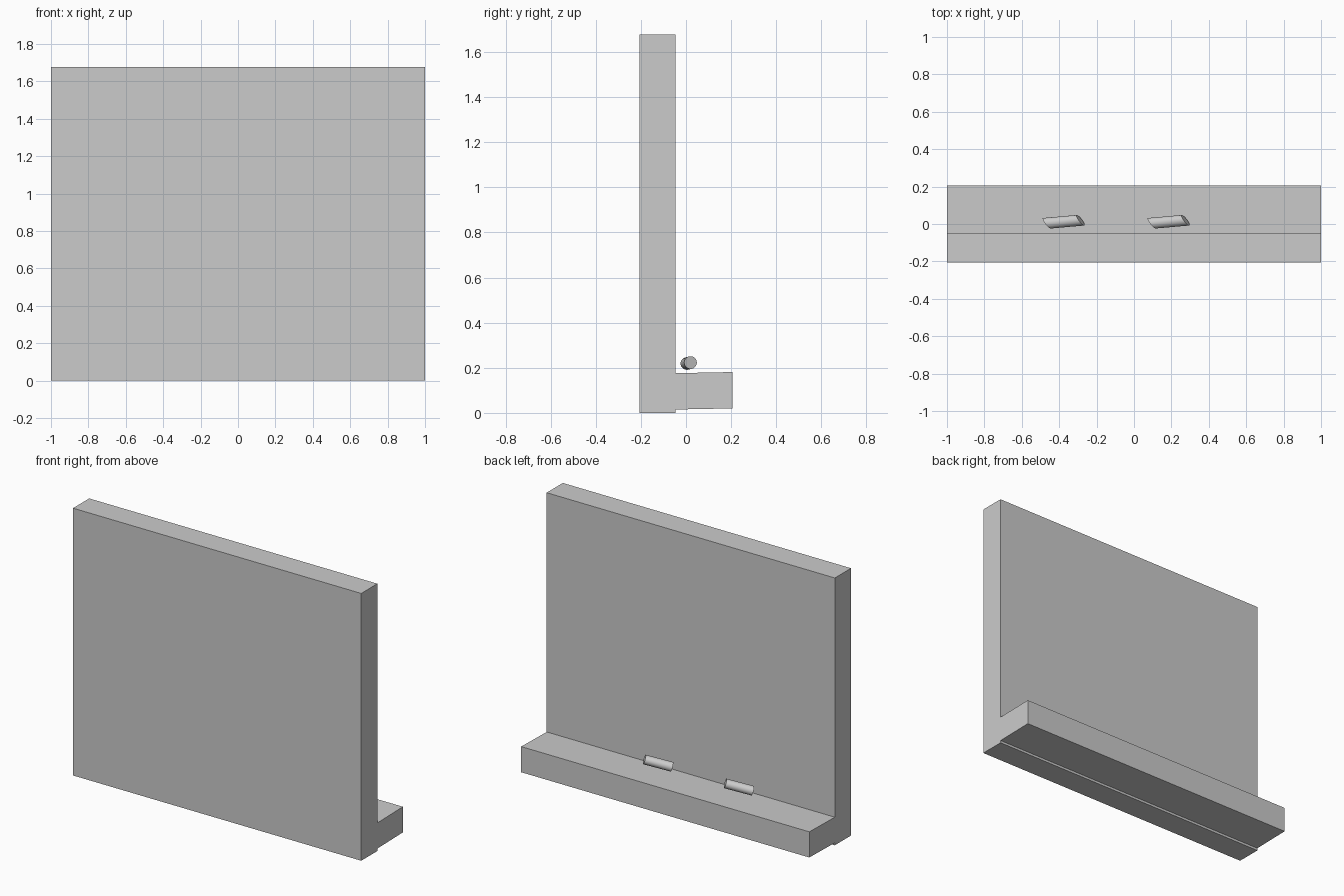
import bpy, bmesh
from mathutils import Matrix

if "Cube" in bpy.data.objects:
    bpy.data.objects.remove(bpy.data.objects["Cube"])


def finish(bm, name):
    bmesh.ops.recalc_face_normals(bm, faces=bm.faces)
    mesh = bpy.data.meshes.new(name)
    bm.to_mesh(mesh)
    bm.free()
    ob = bpy.data.objects.new(name, mesh)
    bpy.context.collection.objects.link(ob)
    return ob


def extrude_profile(name, profile, half_width):
    """Extrude a (y, z) outline along x."""
    bm = bmesh.new()
    face = bm.faces.new([bm.verts.new((-half_width, y, z)) for y, z in profile])
    ext = bmesh.ops.extrude_face_region(bm, geom=[face])
    verts = [v for v in ext["geom"] if isinstance(v, bmesh.types.BMVert)]
    bmesh.ops.translate(bm, verts=verts, vec=(2 * half_width, 0, 0))
    return finish(bm, name)


def slanted_stick(name, x):
    """Short round stick with slanted ends, made by shearing a cylinder."""
    bm = bmesh.new()
    bmesh.ops.create_cone(bm, cap_ends=True, segments=32,
                          radius1=1, radius2=1, depth=2)
    # columns: two cap radii, half of the axis, centre
    shear = Matrix(((-0.020, -0.010, 0.090, x),
                    (0.028, 0.0, 0.008, 0.012),
                    (0.0, 0.028, 0.002, 0.221),
                    (0, 0, 0, 1)))
    bmesh.ops.transform(bm, matrix=shear, verts=bm.verts)
    ob = finish(bm, name)
    bpy.ops.object.select_all(action='DESELECT')
    ob.select_set(True)
    bpy.context.view_layer.objects.active = ob
    bpy.ops.object.shade_smooth_by_angle()


# Upright board
extrude_profile("board", [(-0.207, 0), (-0.047, 0),
                          (-0.047, 1.677), (-0.207, 1.677)], 1.0)

# Ledge along the bottom, very slightly tilted
extrude_profile("ledge", [(-0.05, 0.015), (0.206, 0.02),
                          (0.206, 0.181), (-0.05, 0.176)], 1.0)

# Two sticks lying on the ledge
for i, x in enumerate((-0.376, 0.185)):
    slanted_stick(f"stick_{i + 1}", x)
